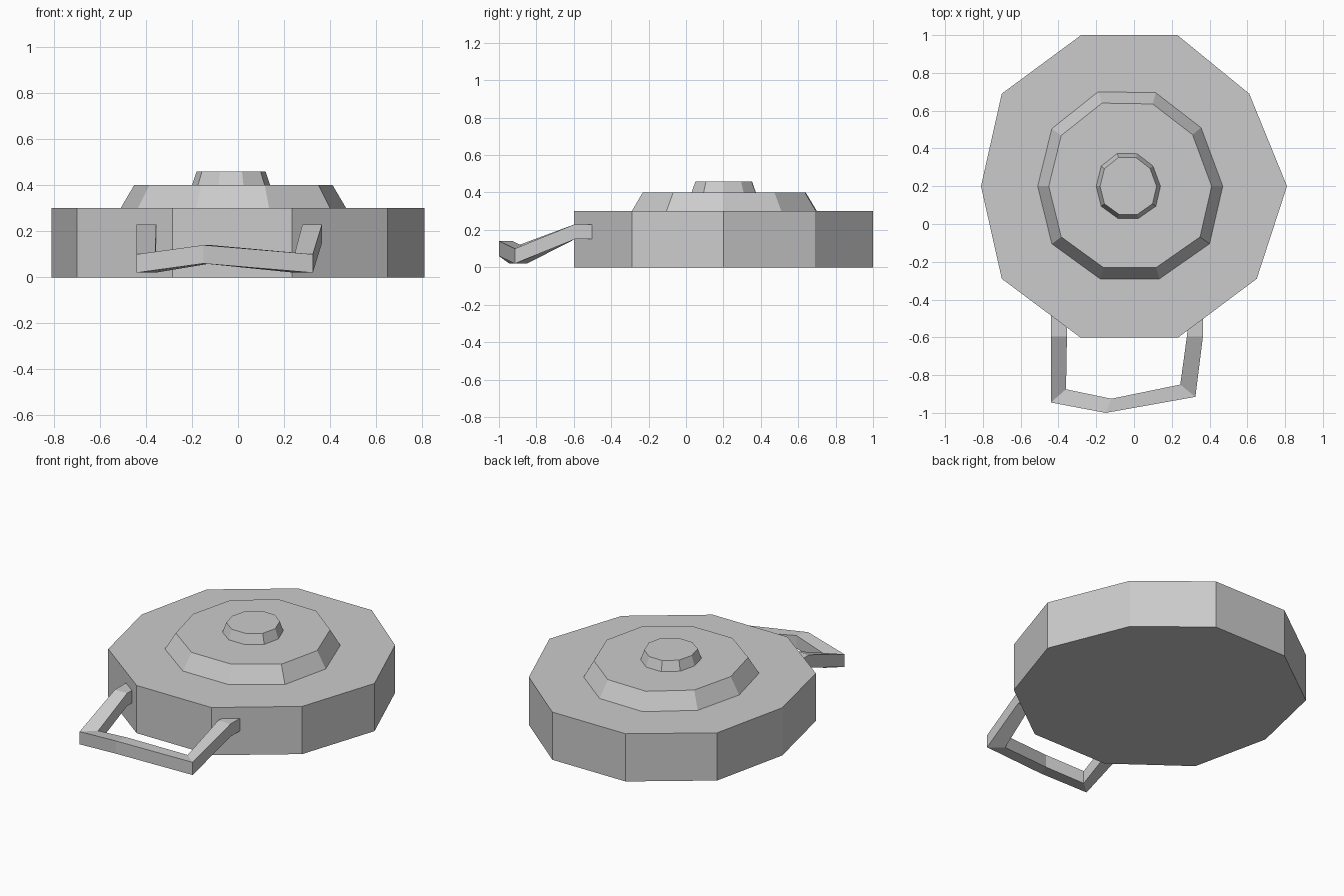
import bpy
import bmesh
from mathutils import Vector

if "Cube" in bpy.data.objects:
    bpy.data.objects.remove(bpy.data.objects["Cube"], do_unlink=True)

grey = bpy.data.materials.new("plain grey")
grey.use_nodes = True
grey.diffuse_color = (0.6, 0.6, 0.6, 1)
grey.node_tree.nodes["Principled BSDF"].inputs["Base Color"].default_value = (0.6, 0.6, 0.6, 1)


def loft(name, rings):
    """Join equal rings of points into one closed, flat-faced solid."""
    bm = bmesh.new()
    loops = [[bm.verts.new(p) for p in ring] for ring in rings]
    count = len(loops[0])
    for low, high in zip(loops, loops[1:]):
        for i in range(count):
            j = (i + 1) % count
            bm.faces.new((low[i], low[j], high[j], high[i]))
    bm.faces.new(loops[0])
    bm.faces.new(loops[-1])
    bmesh.ops.recalc_face_normals(bm, faces=bm.faces)
    mesh = bpy.data.meshes.new(name)
    bm.to_mesh(mesh)
    bm.free()
    mesh.materials.append(grey)
    obj = bpy.data.objects.new(name, mesh)
    bpy.context.collection.objects.link(obj)
    return obj


def ring(outline, z, scale=1, centre=(0, 0), target=None):
    """Scale an outline about its centre, optionally moved to a target, at height z."""
    c = Vector(centre)
    t = Vector(target or centre)
    return [(*(t + (Vector(p) - c) * scale), z) for p in outline]


# Slightly uneven ten-sided outlines
base_outline = [(-0.28, 1.0), (0.23, 1.0), (0.61, 0.69), (0.81, 0.2), (0.65, -0.29),
                (0.235, -0.6), (-0.285, -0.6), (-0.7, -0.29), (-0.81, 0.2), (-0.7, 0.69)]
lid_outline = [(-0.19, 0.7), (0.115, 0.695), (0.355, 0.51), (0.47, 0.2), (0.4, -0.105),
               (0.135, -0.29), (-0.18, -0.29), (-0.435, -0.105), (-0.51, 0.2), (-0.435, 0.505)]
lid_centre = (-0.02, 0.2)
knob_centre = (-0.03, 0.2)

# Body, sloped lid and small knob
loft("base", [ring(base_outline, 0), ring(base_outline, 0.3)])
loft("lid", [ring(lid_outline, 0.3), ring(lid_outline, 0.4, 0.88, lid_centre)])
loft("knob", [ring(lid_outline, 0.4, 0.347, lid_centre, knob_centre),
              ring(lid_outline, 0.46, 0.305, lid_centre, knob_centre)])

# Bent handle: outer point, inner point and bottom height at each joint
joints = [((-0.44, -0.45), (-0.355, -0.45), 0.15),
          ((-0.44, -0.595), (-0.355, -0.595), 0.15),
          ((-0.44, -0.945), (-0.36, -0.875), 0.02),
          ((-0.15, -1.0), (-0.12, -0.925), 0.06),
          ((0.325, -0.915), (0.245, -0.85), 0.02),
          ((0.365, -0.595), (0.28, -0.595), 0.15),
          ((0.365, -0.45), (0.295, -0.45), 0.15)]
bar = 0.08
loft("handle", [[(*out, z), (*inn, z), (*inn, z + bar), (*out, z + bar)]
                for out, inn, z in joints])
